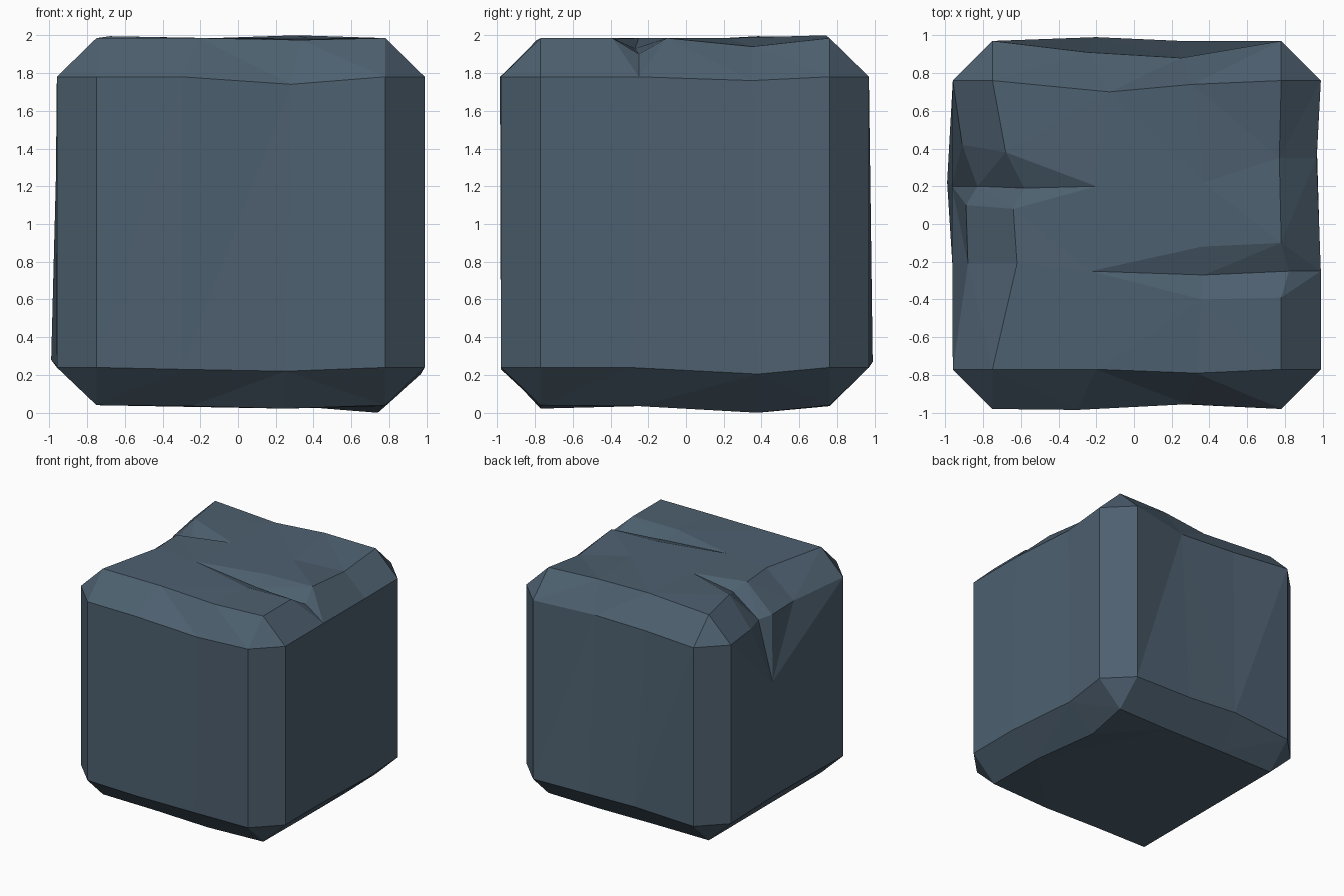
import bpy, bmesh
from mathutils import Vector
from mathutils.geometry import delaunay_2d_cdt

if "Cube" in bpy.data.objects:
    bpy.data.objects.remove(bpy.data.objects["Cube"])

stone = bpy.data.materials.new("slate blue stone")
stone.diffuse_color = (0.075, 0.117, 0.160, 1)
stone.use_nodes = True
stone.node_tree.nodes["Principled BSDF"].inputs["Base Color"].default_value = stone.diffuse_color

bm = bmesh.new()
X, Y, Z = (-0.75, 0.78), (-0.77, 0.76), (0.24, 1.78)       # flat part of each side
XO, YO, ZO = (-0.96, 0.99), (-0.98, 0.97), (0.04, 1.985)   # outer planes


def patch(loop, inner=(), creases=(), normal=(0, 0, 1)):
    """Fill a loop with triangles; creases are polylines that must stay edges."""
    pts = [Vector(p) for p in loop] + [Vector(p) for p in inner]
    n = Vector(normal).normalized()
    u = Vector((0, 0, 1)).cross(n) if abs(n.z) < 0.99 else Vector((n.z, 0, 0))
    u.normalize()
    v = n.cross(u)
    flat = [Vector((p.dot(u), p.dot(v))) for p in pts]
    idx = lambda p: min(range(len(pts)), key=lambda i: (pts[i] - Vector(p)).length)
    edges = [(idx(a), idx(b)) for c in creases for a, b in zip(c, c[1:])]
    ring = list(range(len(loop)))
    area = sum(flat[i].cross(flat[(i + 1) % len(loop)]) if hasattr(flat[i], "cross") else 0 for i in ring)
    if area < 0:
        ring.reverse()
    vs, _, faces, orig, _, _ = delaunay_2d_cdt(flat, edges, [ring], 1, 1e-5)
    made = [bm.verts.new(pts[o[0]]) for o in orig]
    for f in faces:
        bm.faces.new([made[i] for i in f])


# Worn edge lines: each has an upper/lower rim, keyed by side; only the middle points are listed
t = 1.985
top_in = {
    "front": [(-0.2, -0.77, t), (0.33, -0.79, 1.975)],
    "right": [(0.78, -0.39, t), (0.82, -0.25, 1.90), (0.78, -0.10, t), (0.77, 0.35, 1.94)],
    "back": [(0.31, 0.74, 2.0), (-0.13, 0.70, 1.985)],
    "left": [(-0.68, 0.38, 1.995), (-0.58, 0.19, 1.92), (-0.64, 0.08, 1.98), (-0.62, -0.21, 1.985)]}
top_out = {
    "front": [(-0.3, -0.985, 1.78), (0.28, -0.955, 1.74)],
    "right": [(0.99, -0.25, 1.78), (0.968, 0.35, 1.76)],
    "back": [(0.25, 0.88, 1.76), (-0.25, 0.91, 1.77)],
    "left": [(-0.91, 0.42, 1.77), (-0.83, 0.20, 1.75), (-0.89, 0.10, 1.77), (-0.88, -0.21, 1.77)]}
low_out = {
    "front": [(-0.3, -0.98, 0.23), (0.25, -0.955, 0.22)],
    "right": [(0.99, -0.3, 0.24), (0.97, 0.38, 0.205)],
    "back": [(0.25, 0.97, 0.25), (-0.2, 0.99, 0.27)],
    "left": [(-0.99, 0.22, 0.28), (-0.96, -0.25, 0.25)]}
low_in = {
    "front": [(-0.25, -0.77, 0.035), (0.25, -0.77, 0.022)],
    "right": [(0.78, -0.25, 0.035), (0.74, 0.38, 0.0)],
    "back": [(0.3, 0.76, 0.035), (-0.25, 0.76, 0.04)],
    "left": [(-0.75, 0.25, 0.04), (-0.75, -0.25, 0.04)]}
normals = {"front": (0, -1, 0), "right": (1, 0, 0), "back": (0, 1, 0), "left": (-1, 0, 0)}
ends = {"front": ((0, 0), (1, 0)), "right": ((1, 0), (1, 1)),
        "back": ((1, 1), (0, 1)), "left": ((0, 1), (0, 0))}


def corner(side, ij, level, inside):
    i, j = ij
    if inside:
        return (X[i], Y[j], ZO[level])
    if side in ("front", "back"):
        return (X[i], YO[j], Z[level])
    return (XO[i], Y[j], Z[level])


def line(table, side, level, inside):
    a, b = ends[side]
    return [corner(side, a, level, inside)] + table[side] + [corner(side, b, level, inside)]


# Four walls with their top and bottom bevels
wall_tip = (-0.965, 0.20, 1.25)
for side, n in normals.items():
    ti, to = line(top_in, side, 1, True), line(top_out, side, 1, False)
    lo, li = line(low_out, side, 0, False), line(low_in, side, 0, True)
    if side == "left":
        g = top_out["left"]
        patch(to + lo[::-1], [wall_tip], [(g[0], wall_tip), (g[1], wall_tip), (g[2], wall_tip)], n)
    else:
        patch(to + lo[::-1], normal=n)
    cross = []
    if side == "left":
        cross = list(zip(ti[1:-1], to[1:-1]))
    if side == "right":
        cross = [(ti[1], to[1]), (ti[2], to[1]), (ti[3], to[1]), (ti[4], to[2])]
    patch(ti + to[::-1], (), cross, (n[0], n[1], 1))
    patch(lo + li[::-1], (), (), (n[0], n[1], -1))

# Vertical corner bevels and corner triangles
for i in (0, 1):
    for j in (0, 1):
        a = [(X[i], YO[j], Z[k]) for k in (0, 1)]
        b = [(XO[i], Y[j], Z[k]) for k in (0, 1)]
        bm.faces.new([bm.verts.new(p) for p in (a[0], b[0], b[1], a[1])])
        for k in (0, 1):
            bm.faces.new([bm.verts.new(p) for p in (a[k], b[k], (X[i], Y[j], ZO[k]))])


# Top with two cracks, and underside
def rim(table, level):
    return [p for s in normals for p in line(table, s, level, True)[:-1]]


R, L = top_in["right"], top_in["left"]
r_tip, l_tip = (-0.23, -0.25, t), (-0.20, 0.20, t)
r_up, r_mid, r_low = (0.36, -0.12, t), (0.37, -0.27, 1.93), (0.36, -0.40, 1.98)
dent = (0.37, 0.22, t)
patch(rim(top_in, 1), [r_tip, l_tip, r_up, r_mid, r_low, dent],
      [(r_tip, r_up, R[2]), (r_tip, r_mid, R[1]), (r_tip, r_low, R[0]),
       (l_tip, L[0]), (l_tip, L[1]), (l_tip, L[2]),
       (R[3], dent, top_in["back"][0])])
patch(rim(low_in, 0), normal=(0, 0, -1))

bmesh.ops.remove_doubles(bm, verts=bm.verts, dist=0.0005)
bmesh.ops.recalc_face_normals(bm, faces=bm.faces)
mesh = bpy.data.meshes.new("stone_block")
bm.to_mesh(mesh)
bm.free()
mesh.materials.append(stone)
block = bpy.data.objects.new("stone_block", mesh)
bpy.context.collection.objects.link(block)
